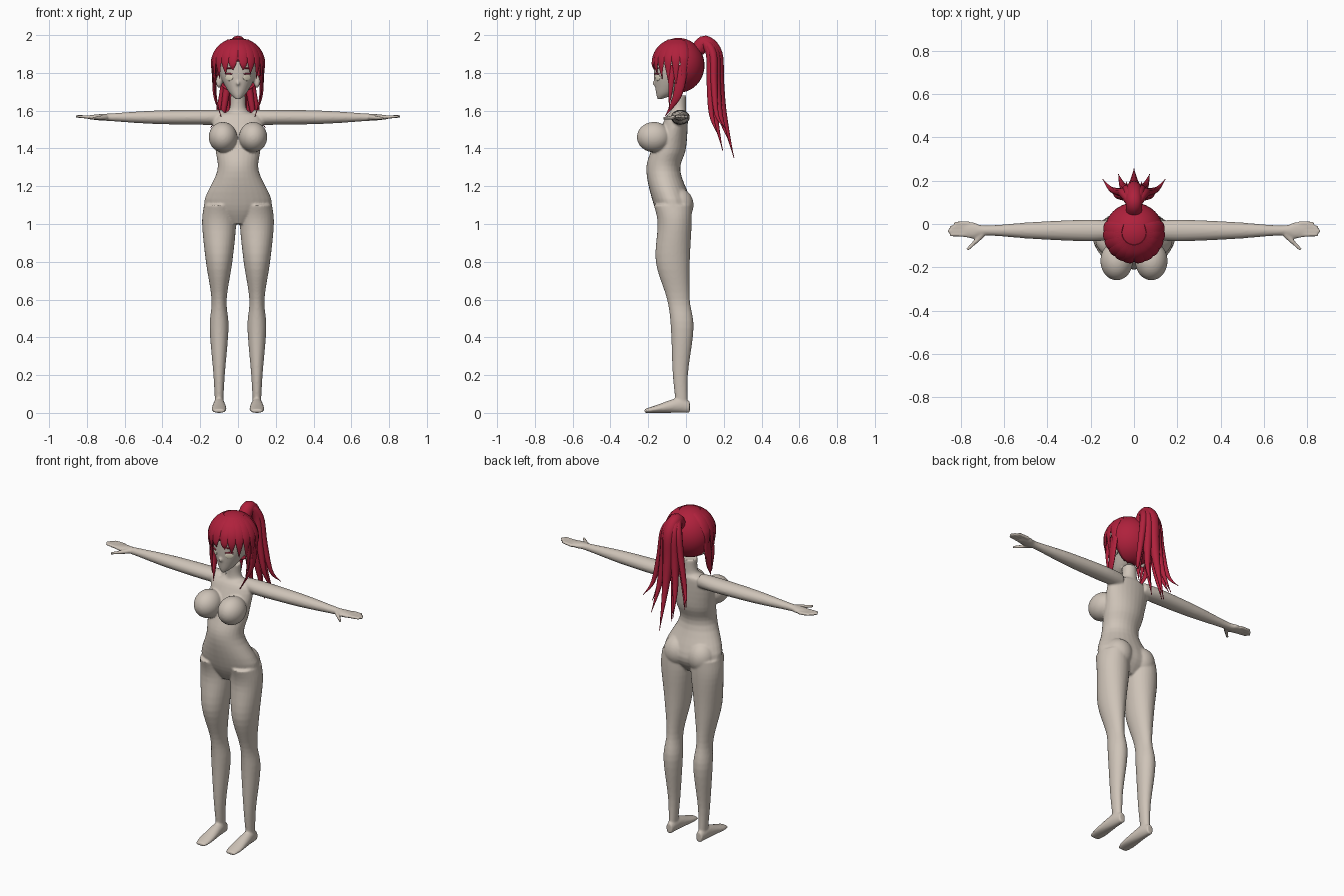
import bpy
import bmesh
import math
from mathutils import Vector, Matrix

default_cube = bpy.data.objects.get("Cube")
if default_cube:
    bpy.data.objects.remove(default_cube, do_unlink=True)

ACROSS, DEPTH, UP = Vector((1, 0, 0)), Vector((0, 1, 0)), Vector((0, 0, 1))
LEFT_AND_RIGHT = (1, -1)


def material(name, red, green, blue):
    result = bpy.data.materials.new(name)
    result.use_nodes = True
    color = (red, green, blue, 1)
    result.diffuse_color = color
    shader = result.node_tree.nodes["Principled BSDF"]
    shader.inputs["Base Color"].default_value = color
    return result


skin = material("skin", .62, .55, .48)
red_hair = material("red hair", .43, .015, .045)
pale_eye = material("pale eye", .72, .66, .52)


def smooth_path(stations, steps):
    """Catmull-Rom curve through stations of position and two radii."""
    path = []
    last = len(stations) - 1
    for index in range(last):
        before, start = stations[max(index - 1, 0)], stations[index]
        end, after = stations[index + 1], stations[min(index + 2, last)]
        for step in range(steps):
            t = step / steps
            path.append([
                b + t * ((c - a) + t * ((2 * a - 5 * b + 4 * c - d)
                                        + t * (3 * b - a - 3 * c + d))) / 2
                for a, b, c, d in zip(before, start, end, after)])
    return path + [list(stations[-1])]


def sweep(mesh, stations, reference, axis=None, sides=20, steps=5):
    """Elliptical tube through stations; a given axis fixes the ring plane."""
    path = smooth_path(stations, steps)
    centers = [Vector(station[:3]) for station in path]
    rings = []
    for index, center in enumerate(centers):
        ahead = centers[min(index + 1, len(centers) - 1)]
        behind = centers[max(index - 1, 0)]
        tangent = axis or (ahead - behind).normalized()
        u = (reference - tangent * reference.dot(tangent)).normalized()
        v = tangent.cross(u)
        width, depth = (max(radius, .002) for radius in path[index][3:])
        angles = [math.tau * k / sides for k in range(sides)]
        rings.append([mesh.verts.new(center + u * width * math.cos(angle)
                                     + v * depth * math.sin(angle))
                      for angle in angles])
    for ring, following in zip(rings, rings[1:]):
        for k in range(sides):
            mesh.faces.new((ring[k - 1], ring[k], following[k], following[k - 1]))
    mesh.faces.new(rings[0])
    mesh.faces.new(rings[-1])


def ball(mesh, center, radii, turn=0):
    matrix = (Matrix.Translation(center) @ Matrix.Rotation(turn, 4, 'Z')
              @ Matrix.Diagonal((*radii, 1)))
    bmesh.ops.create_uvsphere(mesh, u_segments=32, v_segments=20, radius=1, matrix=matrix)


def lock(mesh, points, width, flatness, reference):
    """Strand of hair that narrows to a point."""
    last = len(points) - 1
    stations = []
    for index, point in enumerate(points):
        radius = width * (1 - (index / last) ** 3)
        stations.append((*point, radius, radius * flatness))
    sweep(mesh, stations, reference, sides=12)


def finish(mesh, name, surface):
    bmesh.ops.recalc_face_normals(mesh, faces=mesh.faces)
    data = bpy.data.meshes.new(name)
    mesh.to_mesh(data)
    mesh.free()
    data.materials.append(surface)
    result = bpy.data.objects.new(name, data)
    bpy.context.scene.collection.objects.link(result)
    bpy.ops.object.select_all(action='DESELECT')
    result.select_set(True)
    bpy.context.view_layer.objects.active = result
    bpy.ops.object.shade_smooth_by_angle(angle=math.radians(50))
    return result


def upright(mesh, x, rings):
    """Vertical limb from rings of height, depth position, width and depth."""
    sweep(mesh, [(x, y, z, width, depth) for z, y, width, depth in rings],
          ACROSS, UP, sides=28)


# Torso and head, later fused with the limbs into one skin
mesh = bmesh.new()
upright(mesh, 0, [(1.68, -.04, .04, .04), (1.6, -.04, .05, .04), (1.56, -.05, .13, .06),
                  (1.4, -.09, .12, .09), (1.28, -.12, .11, .09), (1.1, -.07, .18, .1),
                  (1, -.07, .06, .05)])
upright(mesh, 0, [(1.66, -.14, .01, .01), (1.7, -.1, .05, .06), (1.8, -.05, .1, .12),
                  (1.9, -.05, .1, .11), (1.97, -.05, .02, .02)])
ball(mesh, (0, -.16, 1.745), (.01, .02, .015))

# Limbs, hands and feet
for side in LEFT_AND_RIGHT:
    upright(mesh, side * .1, [(1.1, -.07, .08, .1), (1, -.06, .09, .09), (.8, -.07, .07, .09),
                              (.6, -.04, .04, .06), (.45, -.02, .05, .06),
                              (.2, -.03, .03, .04), (.02, -.02, .02, .03)])
    foot = [(.02, .02, .03), (-.04, .03, .04), (-.16, .04, .02), (-.22, .03, .01)]
    sweep(mesh, [(side * .1, y, height, width, height) for y, width, height in foot],
          ACROSS, DEPTH)
    arm = [(.08, .04, .04), (.2, .05, .04), (.45, .04, .035), (.68, .023, .02),
           (.74, .037, .016), (.79, .03, .01)]
    sweep(mesh, [(side * x, -.03, 1.565, depth, height) for x, depth, height in arm],
          DEPTH, ACROSS)
    sweep(mesh, [(side * .7, -.05, 1.565, .014, .014), (side * .77, -.12, 1.56, .007, .007)],
          UP, sides=12)
    for finger, reach in enumerate((.85, .86, .85, .83)):
        y = -.05 + finger * .018
        sweep(mesh, [(side * .76, y, 1.565, .01, .01), (side * reach, y, 1.57, .008, .008)],
              UP, sides=12)
    ball(mesh, (side * .08, -.17, 1.46), (.075, .09, .08))
    ball(mesh, (side * .08, -.04, 1.1), (.08, .08, .09))
    ball(mesh, (side * .1, -.045, 1.755), (.016, .02, .035), side * .3)

body = finish(mesh, "body", skin)
fuse = body.modifiers.new("fuse", 'REMESH')
fuse.mode = 'VOXEL'
fuse.voxel_size = .006
fuse.use_smooth_shade = True
relax = body.modifiers.new("relax", 'SMOOTH')
relax.factor = .5
relax.iterations = 4

# Eyes, with lashes and brows above them
eyes, brows = bmesh.new(), bmesh.new()
for side in LEFT_AND_RIGHT:
    ball(eyes, (side * .047, -.151, 1.775), (.024, .004, .017), side * .6)
    ball(brows, (side * .05, -.155, 1.795), (.025, .004, .004), side * .6)
    ball(brows, (side * .047, -.158, 1.825), (.024, .004, .004), side * .6)
finish(eyes, "eyes", pale_eye)
finish(brows, "lashes_and_brows", red_hair)

# Hair cap, open over the face
crown = Vector((0, -.04, 1.84))
hair_radius = .138
mesh = bmesh.new()
ball(mesh, crown, (hair_radius, hair_radius, .145))
opening = []
for face in mesh.faces:
    middle = face.calc_center_median()
    if middle.z < 1.86 and middle.y < -.025:
        opening.append(face)
bmesh.ops.delete(mesh, geom=opening, context='FACES')
cap = finish(mesh, "hair_cap", red_hair)
shell = cap.modifiers.new("thickness", 'SOLIDIFY')
shell.thickness = .012

# Fringe: locks that follow the cap and hang lower towards the ears
mesh = bmesh.new()
for side in LEFT_AND_RIGHT:
    for row in range(6):
        turn = math.radians(12 + 18 * row)
        outward = Vector((side * math.sin(turn), -math.cos(turn), 0))
        points = []
        for step in range(1, 5):
            fall = math.radians(22 * step)
            points.append(crown + hair_radius * (outward * math.sin(fall) + UP * math.cos(fall)))
        points.append(crown + outward * .13 - UP * (.025 + .023 * row))
        lock(mesh, points, .032, .3, UP.cross(outward))
finish(mesh, "fringe", red_hair)

# Long locks beside the face
mesh = bmesh.new()
for side in LEFT_AND_RIGHT:
    back_lock = [(.12, -.02, 1.84), (.125, -.03, 1.76), (.12, -.05, 1.67), (.09, -.11, 1.57)]
    front_lock = [(.12, -.07, 1.84), (.125, -.08, 1.73), (.11, -.09, 1.61)]
    for points, width in ((back_lock, .03), (front_lock, .015)):
        lock(mesh, [(side * x, y, z) for x, y, z in points], width, .4, DEPTH)
finish(mesh, "side_locks", red_hair)

# Ponytail: a fan of overlapping locks, shorter towards its edges
mesh = bmesh.new()
for place in range(-4, 5):
    edge = abs(place)
    shift = (.02 if place % 2 == 0 else -.02) - .01 * edge
    tip = 1.35 + .04 * edge
    spine = [(0, .06, 1.92), (.1, .1, 1.96), (.4, .15, 1.9), (.6, .16, 1.75),
             (.9, .18, 1.58), (1.2, .23, tip)]
    points = [(.03 * place * spread, y + shift * spread, z) for spread, y, z in spine]
    lock(mesh, points, .038 * (1 - edge / 10), 1, ACROSS)
finish(mesh, "ponytail", red_hair)

# Hair tie
mesh = bmesh.new()
ball(mesh, (0, .08, 1.93), (.034, .03, .034))
finish(mesh, "hair_tie", red_hair)
